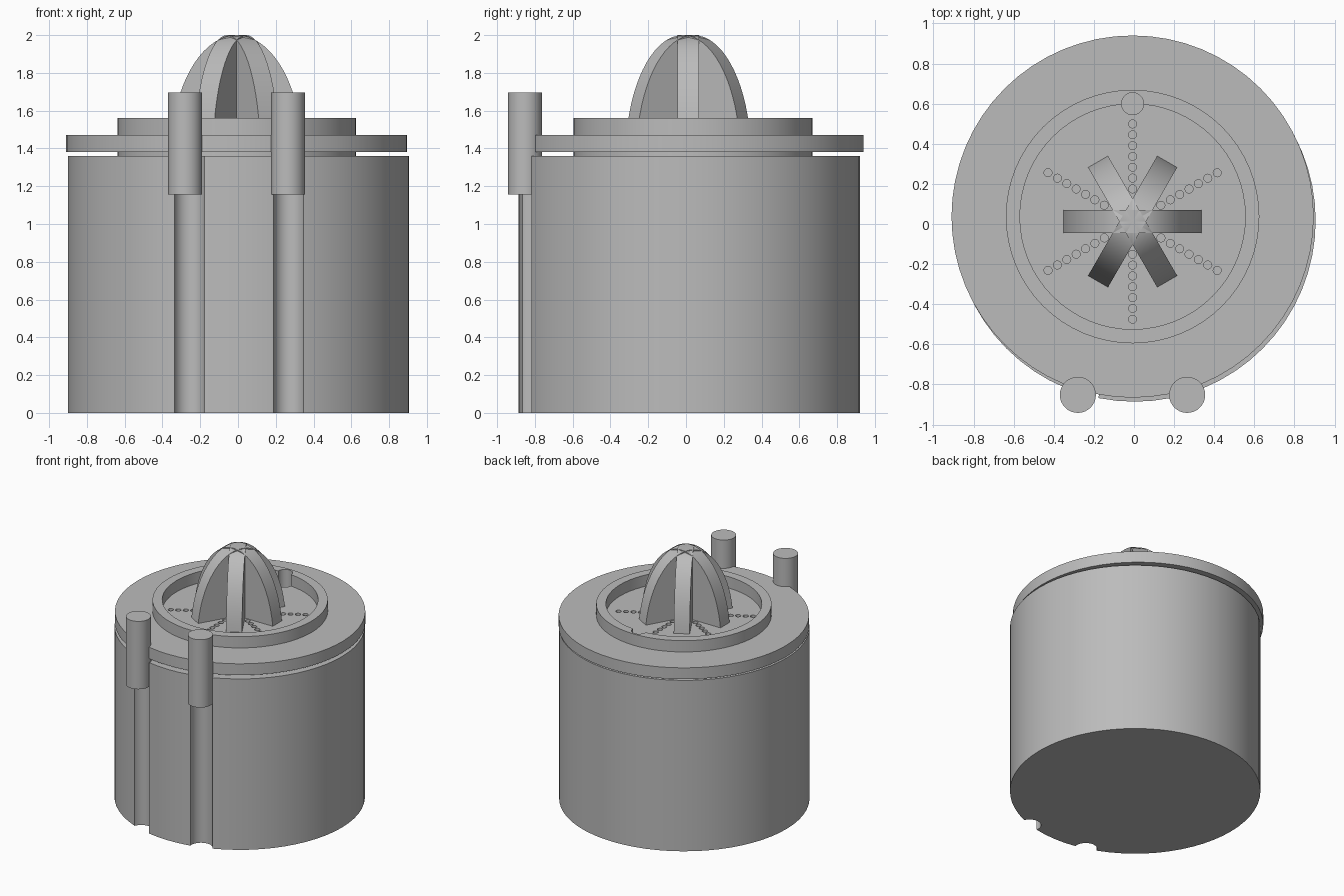
import bpy, bmesh
from math import sin, cos, pi, radians, sqrt
from mathutils import Matrix

cube = bpy.data.objects.get("Cube")
if cube:
    bpy.data.objects.remove(cube, do_unlink=True)

grey = bpy.data.materials.new("plain_grey")
grey.use_nodes = True
grey.diffuse_color = (0.5, 0.5, 0.5, 1)
grey.node_tree.nodes["Principled BSDF"].inputs["Base Color"].default_value = (0.5, 0.5, 0.5, 1)


def finish(name, bm):
    bmesh.ops.recalc_face_normals(bm, faces=bm.faces)
    mesh = bpy.data.meshes.new(name)
    bm.to_mesh(mesh)
    bm.free()
    mesh.materials.append(grey)
    obj = bpy.data.objects.new(name, mesh)
    bpy.context.collection.objects.link(obj)
    return obj


def activate(obj):
    bpy.ops.object.select_all(action='DESELECT')
    obj.select_set(True)
    bpy.context.view_layer.objects.active = obj


def smooth(obj):
    activate(obj)
    bpy.ops.object.shade_smooth_by_angle(angle=radians(30))


def add_cylinder(bm, x, y, r, z0, z1, sides):
    bmesh.ops.create_cone(bm, cap_ends=True, segments=sides, radius1=r, radius2=r,
                          depth=z1 - z0, matrix=Matrix.Translation((x, y, (z0 + z1) / 2)))


def cylinders(name, items, sides):
    bm = bmesh.new()
    for item in items:
        add_cylinder(bm, *item, sides)
    return finish(name, bm)


def lathe(name, profile, x, y, sides):
    """Closed ring surface from an (r, z) profile, capped on both ends."""
    bm = bmesh.new()
    rings = [[bm.verts.new((x + r * cos(2 * pi * i / sides), y + r * sin(2 * pi * i / sides), z))
              for i in range(sides)] for r, z in profile]
    for a, b in zip(rings, rings[1:]):
        for i in range(sides):
            j = (i + 1) % sides
            bm.faces.new((a[i], a[j], b[j], b[i]))
    bm.faces.new(rings[0])
    bm.faces.new(rings[-1])
    return finish(name, bm)


def cut(obj, cutter):
    activate(obj)
    mod = obj.modifiers.new("cut", 'BOOLEAN')
    mod.operation, mod.solver, mod.object = 'DIFFERENCE', 'EXACT', cutter
    bpy.ops.object.modifier_apply(modifier=mod.name)
    bpy.data.objects.remove(cutter, do_unlink=True)


# Container body with two vertical grooves at the front
body = cylinders("body", [(0.003, 0.017, 0.903, 0, 1.36)], 64)
cut(body, cylinders("groove_cutter", [(x, -0.85, 0.083, -0.1, 1.5) for x in (-0.258, 0.27)], 32))
smooth(body)

# Lid with a raised rim around the sunken tray
LX, LY = -0.007, 0.037
lid = lathe("lid", [(0.632, 1.355), (0.632, 1.38), (0.903, 1.38), (0.903, 1.47), (0.632, 1.47),
                    (0.632, 1.56), (0.562, 1.56), (0.562, 1.47)], LX, LY, 64)

# Drain holes in six rays, plus the larger spout hole in the rim
CX, CY = -0.007, 0.012
holes = []
for ray in range(6):
    a = radians(30 + 60 * ray)
    for k in range(7):
        r = 0.163 + 0.054 * k
        holes.append((CX + r * cos(a), CY + r * sin(a), 0.02, 1.4, 1.6))
cut(lid, cylinders("drain_cutter", holes, 16))
cut(lid, cylinders("spout_cutter", [(CX, 0.6, 0.055, 1.4, 1.7)], 32))
smooth(lid)

# Reamer: three crossed blades with an elliptical outline
Z0, H, A, HALF = 1.36, 0.64, 0.35, 0.0575
for n in range(3):
    bm = bmesh.new()
    start = math_start = 0.175
    angles = [start + (pi - 2 * start) * i / 32 for i in range(33)]
    outline = [(A * cos(t), Z0 + H * sin(t)) for t in angles]
    face = bm.faces.new([bm.verts.new((x, -HALF, z)) for x, z in outline])
    side = bmesh.ops.extrude_face_region(bm, geom=[face])["geom"]
    bmesh.ops.translate(bm, vec=(0, 2 * HALF, 0),
                        verts=[v for v in side if isinstance(v, bmesh.types.BMVert)])
    bmesh.ops.transform(bm, verts=bm.verts,
                        matrix=Matrix.Translation((CX, CY, 0)) @ Matrix.Rotation(n * pi / 3, 4, 'Z'))
    smooth(finish("reamer_blade_%d" % (n + 1), bm))

# Upright posts at the front
for name, x in (("right_post", -0.28), ("left_post", 0.265)):
    smooth(cylinders(name, [(x, -0.852, 0.09, 1.155, 1.695)], 32))
